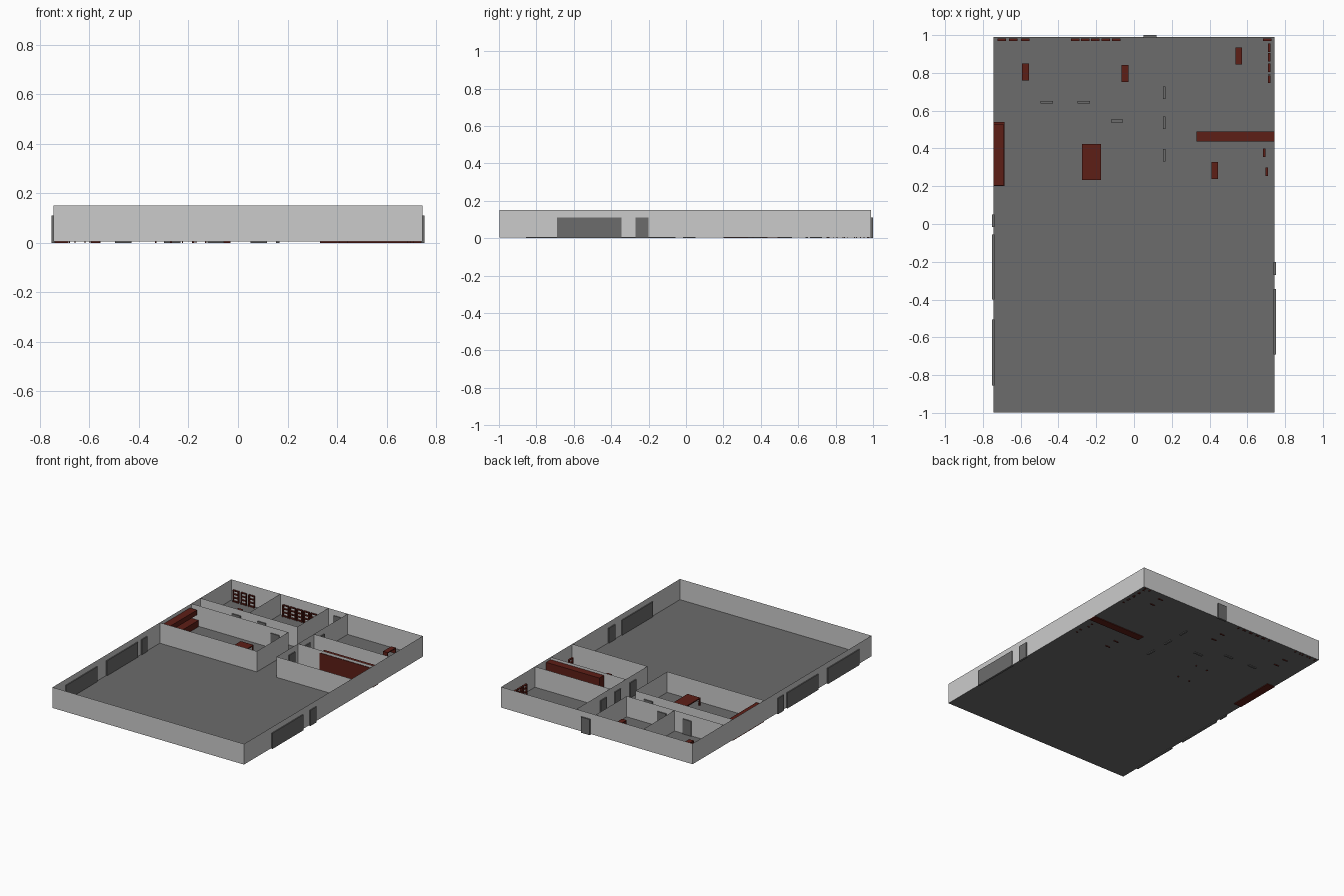
import bpy, bmesh
from mathutils import Matrix, Vector

if "Cube" in bpy.data.objects:
    bpy.data.objects.remove(bpy.data.objects["Cube"])


def make_mat(name, rgb):
    m = bpy.data.materials.new(name)
    m.diffuse_color = (*rgb, 1)
    m.use_nodes = True
    m.node_tree.nodes["Principled BSDF"].inputs["Base Color"].default_value = m.diffuse_color
    return m


DARK = make_mat("dark_grey", (0.15, 0.15, 0.15))
WOOD = make_mat("dark_red_wood", (0.11, 0.013, 0.008))
FLOOR_Z, WALL_Z, DOOR_Z = 0.005, 0.15, 0.11


def finish(name, bm, mat=None):
    me = bpy.data.meshes.new(name)
    bm.to_mesh(me)
    bm.free()
    ob = bpy.data.objects.new(name, me)
    if mat:
        me.materials.append(mat)
    bpy.context.collection.objects.link(ob)
    return ob


def boxes(name, parts, mat):
    """One object from boxes given as (x0, x1, y0, y1, z0, z1)."""
    bm = bmesh.new()
    for x0, x1, y0, y1, z0, z1 in parts:
        centre = Vector(((x0 + x1) / 2, (y0 + y1) / 2, (z0 + z1) / 2))
        size = Matrix.Diagonal((x1 - x0, y1 - y0, z1 - z0, 1))
        bmesh.ops.create_cube(bm, size=1, matrix=Matrix.Translation(centre) @ size)
    return finish(name, bm, mat)


def wall(name, path, closed=False):
    """Thin wall standing on a floor-plan path."""
    bm = bmesh.new()
    low = [bm.verts.new((x, y, FLOOR_Z)) for x, y in path]
    top = [bm.verts.new((x, y, WALL_Z)) for x, y in path]
    n = len(path)
    for i in range(n if closed else n - 1):
        j = (i + 1) % n
        bm.faces.new((low[i], low[j], top[j], top[i]))
    return finish(name, bm)


# floor and outer walls
W, Y0, Y1 = 0.745, -0.997, 0.99
outline = [(-W, Y0), (W, Y0), (W, Y1), (-W, Y1)]
bm = bmesh.new()
bm.faces.new([bm.verts.new((x, y, FLOOR_Z)) for x, y in outline])
finish("floor", bm, DARK)
wall("outer_wall", outline, closed=True)

# room partitions
XL, XR = 0.01, 0.16
wall("kitchen_wall", [(-W, 0.195), (XL, 0.195), (XL, 0.545), (-W, 0.545)])
wall("left_office_wall", [(-W, 0.645), (XL, 0.645), (XL, Y1)])
wall("left_office_divider", [(-0.363, 0.645), (-0.363, Y1)])
wall("right_room_wall", [(W, 0.2), (XR, 0.2), (XR, Y1)])
wall("storage_divider", [(XR, 0.44), (W, 0.44)])
wall("right_office_divider", [(XR, 0.615), (W, 0.615)])

# doors: side = inner plane, straddling the wall
T = 0.007


def door_x(name, x, y0, y1):
    boxes(name, [(x - T, x + T, y0, y1, 0, DOOR_Z)], DARK)


def door_y(name, y, x0, x1):
    boxes(name, [(x0, x1, y - T, y + T, 0, DOOR_Z)], DARK)


door_x("left_side_door", -W, -0.015, 0.05)
door_x("left_gate_rear", -W, -0.40, -0.055)
door_x("left_gate_front", -W, -0.855, -0.505)
door_x("right_side_door", W, -0.27, -0.20)
door_x("right_gate", W, -0.69, -0.345)
door_y("entrance_door", 0.993, 0.05, 0.118)
for i, y in enumerate((0.365, 0.535, 0.695)):
    door_x(f"right_room_door_{i}", XR, y - 0.033, y + 0.033)
for i, x in enumerate((-0.463, -0.265)):
    door_y(f"left_office_door_{i}", 0.645, x - 0.033, x + 0.033)
door_y("kitchen_door", 0.545, -0.123, -0.057)

# kitchen counter, upper cabinet and dining table
boxes("kitchen_counter", [(-W, -0.685, 0.2, 0.54, 0, 0.05)], WOOD)
boxes("kitchen_upper_cabinet", [(-W, -0.69, 0.205, 0.53, 0.09, 0.125)], WOOD)


def table(name, x, y, w, d, h, t):
    x0, x1, y0, y1 = x - w / 2, x + w / 2, y - d / 2, y + d / 2
    leg = 0.008
    parts = [(x0, x1, y0, y1, h - t, h)]
    for a in (x0, x1 - leg):
        for b in (y0, y1 - leg):
            parts.append((a, a + leg, b, b + leg, 0, h - t))
    boxes(name, parts, WOOD)


table("dining_table", -0.225, 0.328, 0.10, 0.19, 0.058, 0.008)

# storage block along the partition
boxes("storage_cabinet", [(0.33, W, 0.436, 0.49, 0, 0.132)], WOOD)

# office desks: top with two side panels
for i, (x, y) in enumerate([(-0.575, 0.805), (-0.048, 0.798), (0.555, 0.89), (0.427, 0.284)]):
    x0, x1, y0, y1 = x - 0.018, x + 0.018, y - 0.045, y + 0.045
    boxes(f"desk_{i}", [(x0, x1, y0, y1, 0.037, 0.043),
                        (x0, x1, y0, y0 + 0.006, 0, 0.037),
                        (x0, x1, y1 - 0.006, y1, 0, 0.037)], WOOD)


# open shelf racks
def rack(name, x, y, along_y=False, w=0.045, d=0.013, h=0.088):
    t = 0.005
    local = [(-w / 2, -w / 2 + t, 0, h), (w / 2 - t, w / 2, 0, h)]
    local += [(-w / 2 + t, w / 2 - t, z, z + t) for z in (0.008, 0.033, 0.058, h - t)]
    parts = []
    for a, b, z0, z1 in local:
        if along_y:
            parts.append((x - d / 2, x + d / 2, y + a, y + b, z0, z1))
        else:
            parts.append((x + a, x + b, y - d / 2, y + d / 2, z0, z1))
    boxes(name, parts, WOOD)


for i, x in enumerate((-0.70, -0.638, -0.577, -0.312, -0.258, -0.204, -0.15, -0.094, 0.705)):
    rack(f"back_rack_{i}", x, 0.975)
for i, y in enumerate((0.932, 0.882, 0.827, 0.77)):
    rack(f"right_rack_{i}", 0.717, y, True)
rack("small_rack_0", 0.69, 0.378, True)
rack("small_rack_1", 0.703, 0.277, True)
